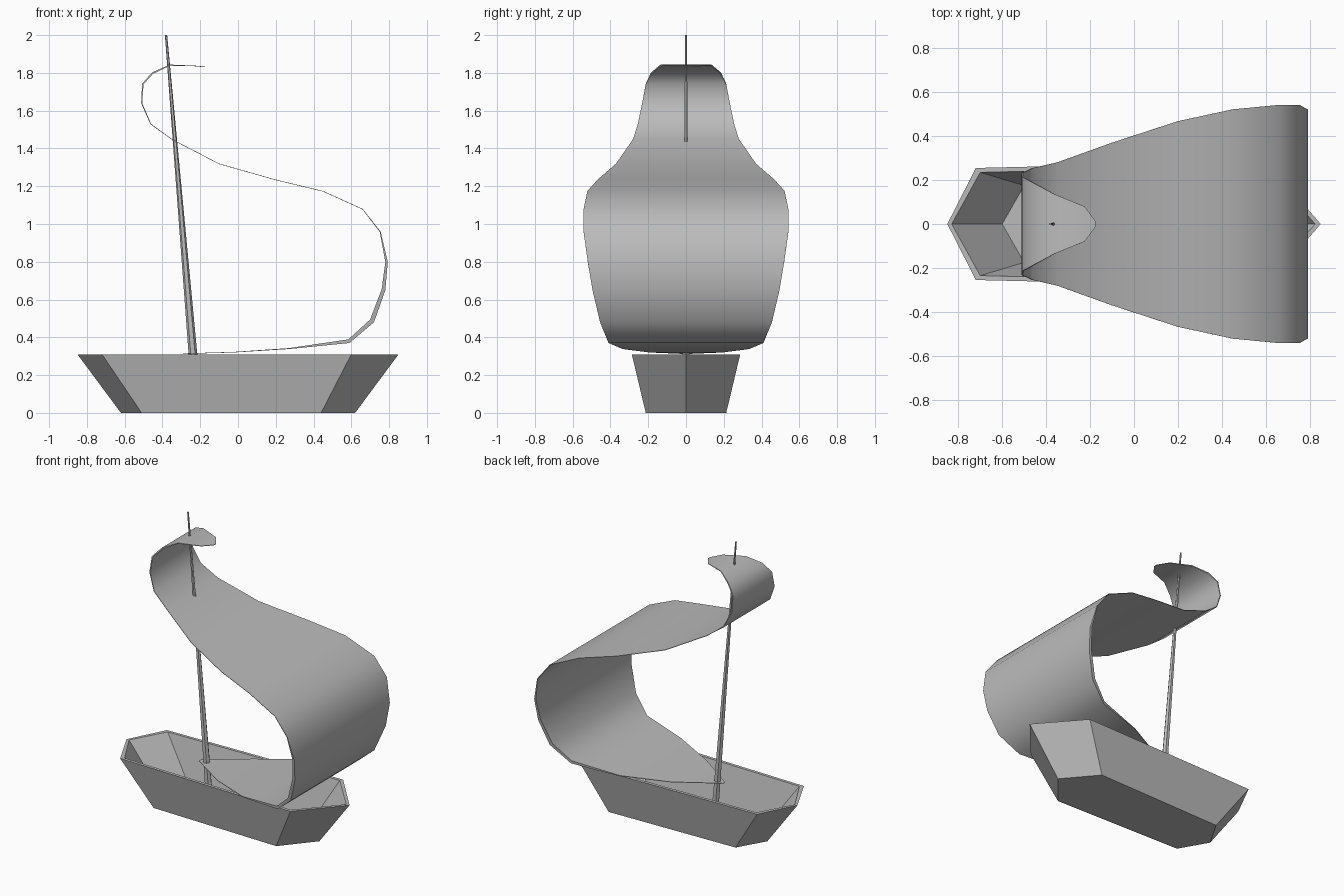
import bpy, bmesh, math
from mathutils import Vector

cube = bpy.data.objects.get("Cube")
if cube:
    bpy.data.objects.remove(cube, do_unlink=True)

grey = bpy.data.materials.new("plain grey")
grey.use_nodes = True
COLOUR = (0.5, 0.5, 0.5, 1)
grey.diffuse_color = COLOUR
grey.node_tree.nodes["Principled BSDF"].inputs["Base Color"].default_value = COLOUR


def finish(bm, name, smooth=None):
    bmesh.ops.recalc_face_normals(bm, faces=bm.faces)
    mesh = bpy.data.meshes.new(name)
    bm.to_mesh(mesh)
    bm.free()
    mesh.materials.append(grey)
    obj = bpy.data.objects.new(name, mesh)
    bpy.context.collection.objects.link(obj)
    if smooth:
        bpy.ops.object.select_all(action='DESELECT')
        obj.select_set(True)
        bpy.context.view_layer.objects.active = obj
        bpy.ops.object.shade_smooth_by_angle(angle=math.radians(smooth))
    return obj


def loft(bm, rings):
    """Join closed rings of equal size and cap both ends."""
    loops = [[bm.verts.new(p) for p in ring] for ring in rings]
    n = len(loops[0])
    for a, b in zip(loops, loops[1:]):
        for i in range(n):
            j = (i + 1) % n
            bm.faces.new((a[i], a[j], b[j], b[i]))
    bm.faces.new(loops[0])
    bm.faces.new(loops[-1])


# Hull: six-sided open boat with sloping walls
def outline(bow, shoulder, hip, stern, hw_bow, hw_stern, z):
    return [(bow, 0, z), (shoulder, -hw_bow, z), (hip, -hw_stern, z),
            (stern, 0, z), (hip, hw_stern, z), (shoulder, hw_bow, z)]


bm = bmesh.new()
loft(bm, [outline(-0.62, -0.51, 0.44, 0.62, 0.19, 0.213, 0),
          outline(-0.85, -0.72, 0.60, 0.85, 0.255, 0.287, 0.31),
          outline(-0.83, -0.70, 0.59, 0.825, 0.235, 0.265, 0.31),
          outline(-0.60, -0.50, 0.43, 0.60, 0.175, 0.195, 0.02)])
finish(bm, "hull")

# Mast: leaning, tapering pole that pierces the sail
bm = bmesh.new()
foot, tip = Vector((-0.214, 0, 0.02)), Vector((-0.381, 0, 2.0))
rings = []
for centre, r in ((foot, 0.026), (tip, 0.006)):
    rings.append([centre + Vector((math.cos(a) * r, math.sin(a) * r * 0.9, 0))
                  for a in (i * math.pi / 3 for i in range(6))])
loft(bm, rings)
finish(bm, "mast")

# Sail: curled sheet, stations are (x, z, half width, thickness)
STATIONS = [
    (-0.175, 1.83, 0.012, 0.003), (-0.225, 1.835, 0.08, 0.003),
    (-0.36, 1.838, 0.135, 0.006), (-0.45, 1.795, 0.185, 0.009),
    (-0.50, 1.74, 0.213, 0.008), (-0.507, 1.64, 0.232, 0.006),
    (-0.46, 1.53, 0.255, 0.004), (-0.35, 1.45, 0.28, 0.003),
    (-0.10, 1.32, 0.37, 0.003), (0.20, 1.235, 0.468, 0.003),
    (0.45, 1.175, 0.522, 0.003), (0.66, 1.08, 0.542, 0.003),
    (0.755, 0.96, 0.542, 0.005), (0.793, 0.80, 0.52, 0.013),
    (0.78, 0.65, 0.495, 0.02), (0.72, 0.48, 0.455, 0.025),
    (0.59, 0.37, 0.41, 0.02), (0.27, 0.338, 0.335, 0.005),
    (-0.02, 0.32, 0.195, 0.003), (-0.29, 0.312, 0.01, 0.003)]
path = [Vector((x, 0, z)) for x, z, _, _ in STATIONS]
bm = bmesh.new()
rings = []
for i, (x, z, hw, thick) in enumerate(STATIONS):
    t = (path[min(i + 1, len(path) - 1)] - path[max(i - 1, 0)]).normalized()
    inner = path[i] + Vector((t.z, 0, -t.x)) * thick
    side = Vector((0, hw, 0))
    rings.append([path[i] - side, path[i] + side, inner + side, inner - side])
loft(bm, rings)
finish(bm, "sail", smooth=50)
